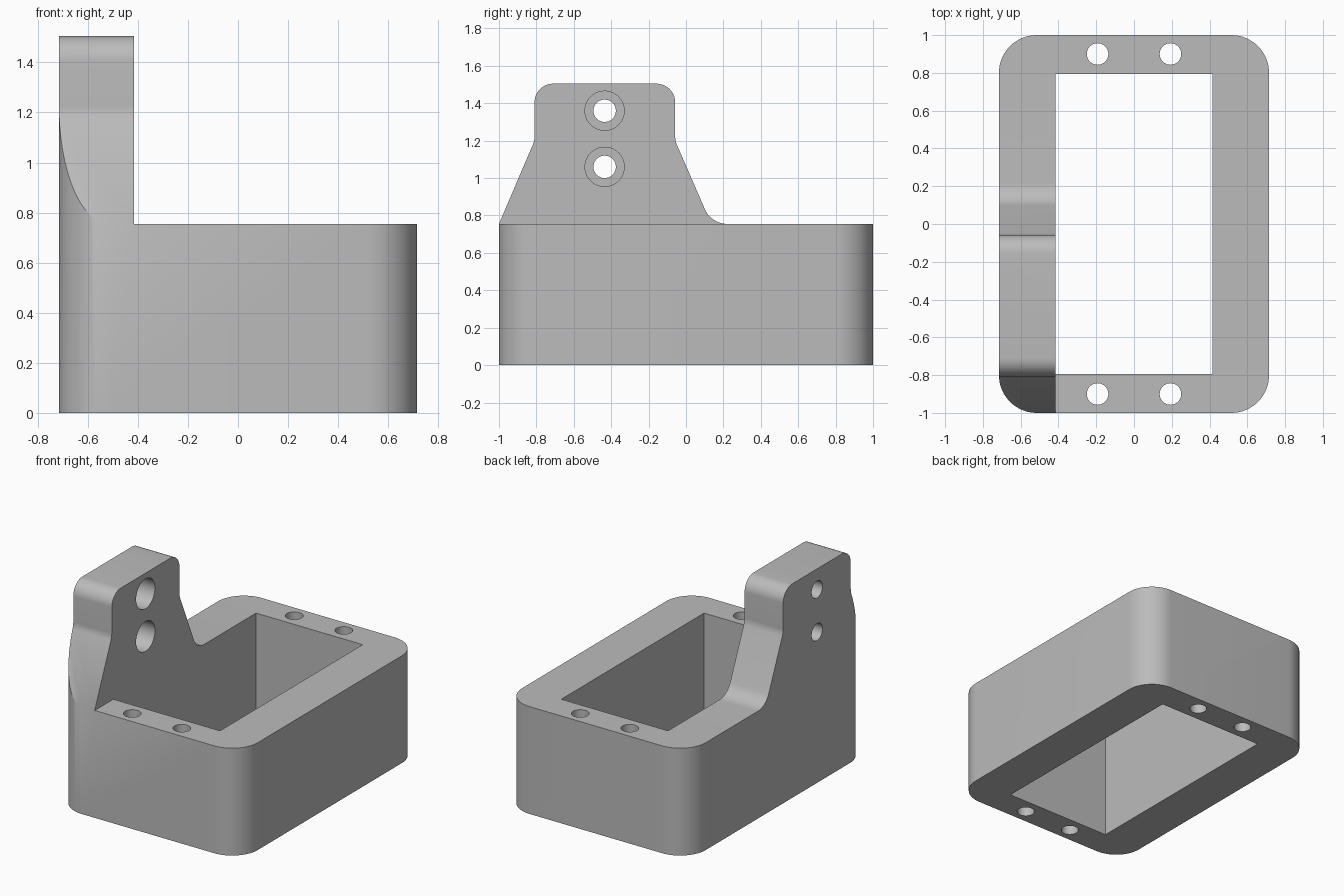
import bpy, bmesh, math
from mathutils import Vector, Matrix

cube = bpy.data.objects.get("Cube")
if cube:
    bpy.data.objects.remove(cube)

HALF_X, HALF_Y, DECK, TOP = 0.715, 1.0, 0.755, 1.505
WALL = -0.415  # inner face of the mounting tab

grey = bpy.data.materials.new("plain grey")
grey.use_nodes = True
grey.diffuse_color = (0.5, 0.5, 0.5, 1)
grey.node_tree.nodes["Principled BSDF"].inputs["Base Color"].default_value = (0.5, 0.5, 0.5, 1)


def fillet(corners, steps=10):
    """Round each (u, v, radius) corner of a closed outline."""
    out = []
    for i, (u, v, r) in enumerate(corners):
        p = Vector((u, v))
        if r == 0:
            out.append(p)
            continue
        a = (Vector(corners[i - 1][:2]) - p).normalized()
        b = (Vector(corners[(i + 1) % len(corners)][:2]) - p).normalized()
        half = a.angle(b) / 2
        centre = p + (a + b).normalized() * r / math.sin(half)
        start = p + a * r / math.tan(half) - centre
        sweep = start.angle_signed(p + b * r / math.tan(half) - centre)
        for k in range(steps + 1):
            out.append(centre + Matrix.Rotation(-sweep * k / steps, 2) @ start)
    return out


def prism(name, outline, low, high, axis="z"):
    """Extrude an outline along z (outline in x, y) or x (outline in y, z)."""
    bm = bmesh.new()
    place = (lambda p: (p[0], p[1], low)) if axis == "z" else (lambda p: (low, p[0], p[1]))
    face = bm.faces.new([bm.verts.new(place(p)) for p in outline])
    moved = bmesh.ops.extrude_face_region(bm, geom=[face])["geom"]
    shift = (0, 0, high - low) if axis == "z" else (high - low, 0, 0)
    bmesh.ops.translate(bm, vec=shift, verts=[g for g in moved if isinstance(g, bmesh.types.BMVert)])
    bmesh.ops.recalc_face_normals(bm, faces=bm.faces)
    mesh = bpy.data.meshes.new(name)
    bm.to_mesh(mesh)
    bm.free()
    mesh.materials.append(grey)
    obj = bpy.data.objects.new(name, mesh)
    bpy.context.collection.objects.link(obj)
    return obj


def rectangle(x0, x1, y0, y1, r=0):
    return fillet([(x0, y0, r), (x1, y0, r), (x1, y1, r), (x0, y1, r)], 16)


def circle(u, v, r, n=40):
    return [(u + r * math.cos(math.tau * i / n), v + r * math.sin(math.tau * i / n)) for i in range(n)]


def carve(target, tool, operation="DIFFERENCE"):
    mod = target.modifiers.new(tool.name, "BOOLEAN")
    mod.operation, mod.solver, mod.object = operation, "EXACT", tool
    bpy.context.view_layer.objects.active = target
    bpy.ops.object.modifier_apply(modifier=mod.name)
    bpy.data.objects.remove(tool)


# Rounded block, trimmed to the side outline of frame and tab
body = prism("bracket_frame", rectangle(-HALF_X, HALF_X, -HALF_Y, HALF_Y, 0.2), 0, TOP)
side = fillet([(-1.1, -0.1, 0), (1.1, -0.1, 0), (1.1, DECK, 0), (0.135, DECK, 0.13),
               (-0.058, 1.2, 0.12), (-0.058, TOP, 0.1), (-0.81, TOP, 0.1),
               (-0.81, 1.2, 0.12), (-1.0, DECK, 0), (-1.1, DECK, 0)])
carve(body, prism("side_outline", side, -1, 1, "x"), "INTERSECT")

# Space beside the tab, then the open middle
carve(body, prism("deck_cut", rectangle(WALL, 1, -1.2, 1.2), DECK, 2))
carve(body, prism("opening", rectangle(WALL, -WALL, -0.793, 0.793), -0.2, 1))

# Vertical screw holes in the front and back rails
for x in (-0.193, 0.193):
    for y in (-0.9, 0.9):
        carve(body, prism("rail_hole", circle(x, y, 0.057), -0.2, 1))

# Counterbored holes through the tab
for z in (1.06, 1.36):
    carve(body, prism("tab_hole", circle(-0.435, z, 0.06), -1, 0, "x"))
    carve(body, prism("tab_counterbore", circle(-0.435, z, 0.105), WALL - 0.2, 0, "x"))

bpy.ops.object.select_all(action="DESELECT")
body.select_set(True)
bpy.context.view_layer.objects.active = body
bpy.ops.object.shade_smooth_by_angle(angle=math.radians(30))
